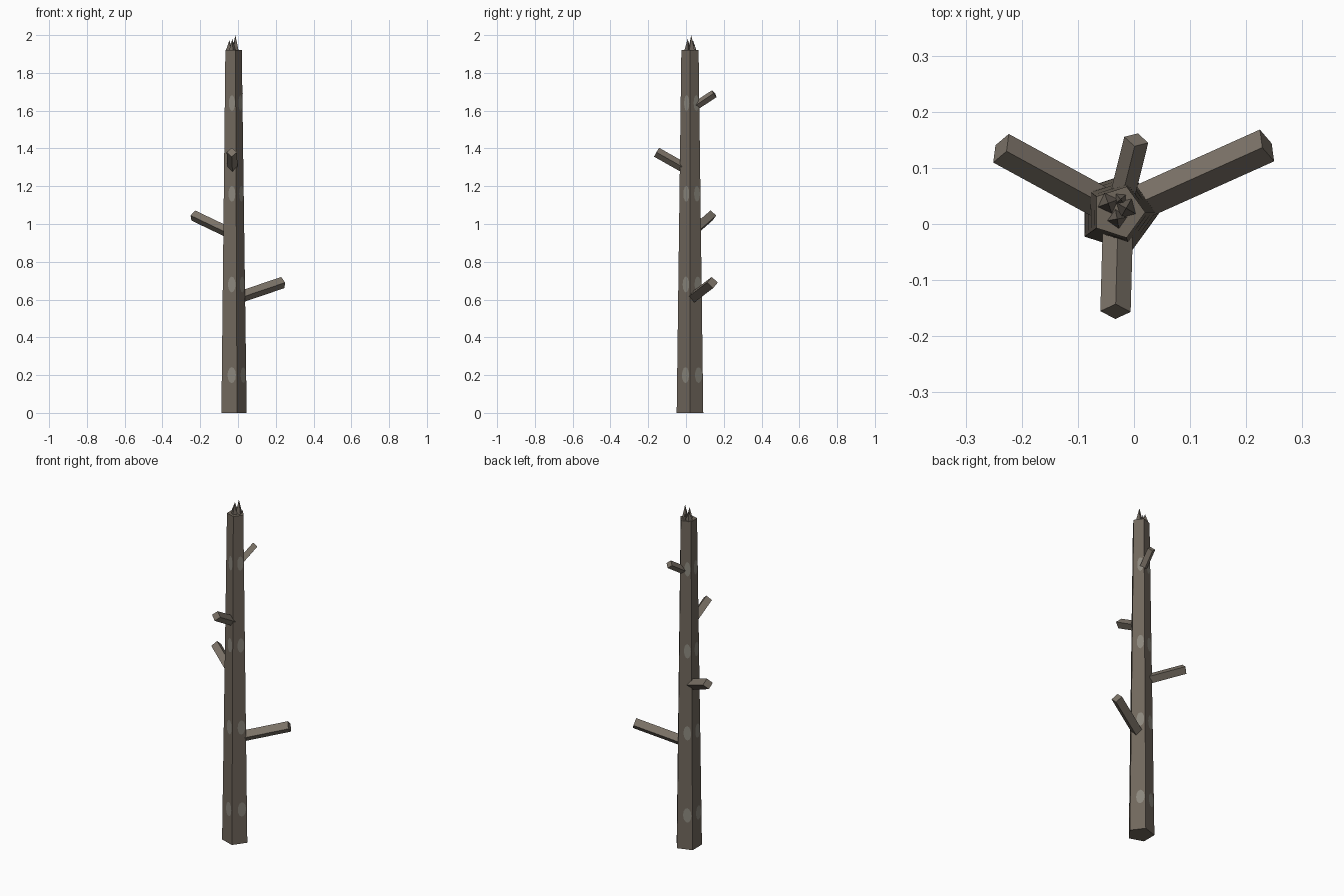
import bpy, bmesh, math
from mathutils import Vector, Matrix

if "Cube" in bpy.data.objects:
    bpy.data.objects.remove(bpy.data.objects["Cube"])

def material(name, rgb):
    m = bpy.data.materials.new(name)
    lin = [((c / 255 + 0.055) / 1.055) ** 2.4 for c in rgb]
    m.diffuse_color = (*lin, 1)
    m.use_nodes = True
    m.node_tree.nodes["Principled BSDF"].inputs["Base Color"].default_value = m.diffuse_color
    return m

bark = material("dark bark", (112, 103, 92))
wood = material("branch wood", (124, 115, 104))
pale = material("pale knot", (139, 135, 125))
splinter = material("splinter wood", (108, 100, 91))

def make(name, bm, mat):
    me = bpy.data.meshes.new(name)
    bm.normal_update()
    bm.to_mesh(me)
    bm.free()
    me.materials.append(mat)
    ob = bpy.data.objects.new(name, me)
    bpy.context.collection.objects.link(ob)
    return ob

AX, AY = -0.028, 0.021        # trunk axis
R0, R1, H = 0.074, 0.048, 1.92

def corner(i, z):
    r = R0 + (R1 - R0) * z / H
    a = math.radians(72 * i)
    return Vector((AX + r * math.cos(a), AY + r * math.sin(a), z))

# tapered five-sided trunk
bm = bmesh.new()
low = [bm.verts.new(corner(i, 0)) for i in range(5)]
top = [bm.verts.new(corner(i, H)) for i in range(5)]
bm.faces.new(low[::-1])
bm.faces.new(top)
for i in range(5):
    j = (i + 1) % 5
    bm.faces.new((low[i], low[j], top[j], top[i]))
make("trunk", bm, bark)

# pale knots: thin ovals near one edge of every trunk face
bm = bmesh.new()
for i in range(5):
    a = math.radians(72 * i + 36)
    out = Vector((math.cos(a), math.sin(a), 0)) * 0.0012
    for k in range(4):
        ring = []
        for s in range(12):
            t = 2 * math.pi * s / 12
            z = 0.2 + 0.48 * k + 0.042 * math.sin(t)
            u = 0.66 + 0.28 * math.cos(t)
            ring.append(bm.verts.new(corner(i, z).lerp(corner(i + 1, z), u) + out))
        bm.faces.new(ring)
make("bark_knots", bm, pale)

# square branch stubs, one edge up: start height on the axis, end point, radius
stubs = [(0.60, (0.237, 0.14, 0.69), 0.031),
         (0.945, (-0.237, 0.135, 1.045), 0.029),
         (1.28, (-0.033, -0.156, 1.38), 0.027),
         (1.605, (0.004, 0.15, 1.69), 0.022)]
for n, (z, end, r) in enumerate(stubs):
    a, b = Vector((AX, AY, z)), Vector(end)
    d = (b - a).normalized()
    side = d.cross(Vector((0, 0, 1))).normalized()
    up = side.cross(d)
    bm = bmesh.new()
    rings = [[bm.verts.new(p + v * r) for v in (side, up, -side, -up)] for p in (a, b)]
    bm.faces.new(rings[0][::-1])
    bm.faces.new(rings[1])
    for i in range(4):
        j = (i + 1) % 4
        bm.faces.new((rings[0][i], rings[0][j], rings[1][j], rings[1][i]))
    bmesh.ops.recalc_face_normals(bm, faces=bm.faces)
    make(f"branch_stub_{n + 1}", bm, wood)

# splintered spikes on the broken top
spikes = [(-0.046, 0.037, 0.020, 1.972, 20), (-0.014, 0.028, 0.020, 2.0, 60),
          (-0.030, 0.009, 0.018, 1.98, 10), (-0.024, 0.044, 0.013, 1.955, 40)]
for n, (x, y, r, tip, turn) in enumerate(spikes):
    bm = bmesh.new()
    h = tip - H + 0.002
    bmesh.ops.create_cone(bm, cap_ends=True, segments=4, radius1=r, radius2=0, depth=h,
                          matrix=Matrix.Translation((x, y, tip - h / 2))
                          @ Matrix.Rotation(math.radians(turn), 4, 'Z'))
    make(f"top_splinter_{n + 1}", bm, splinter)
